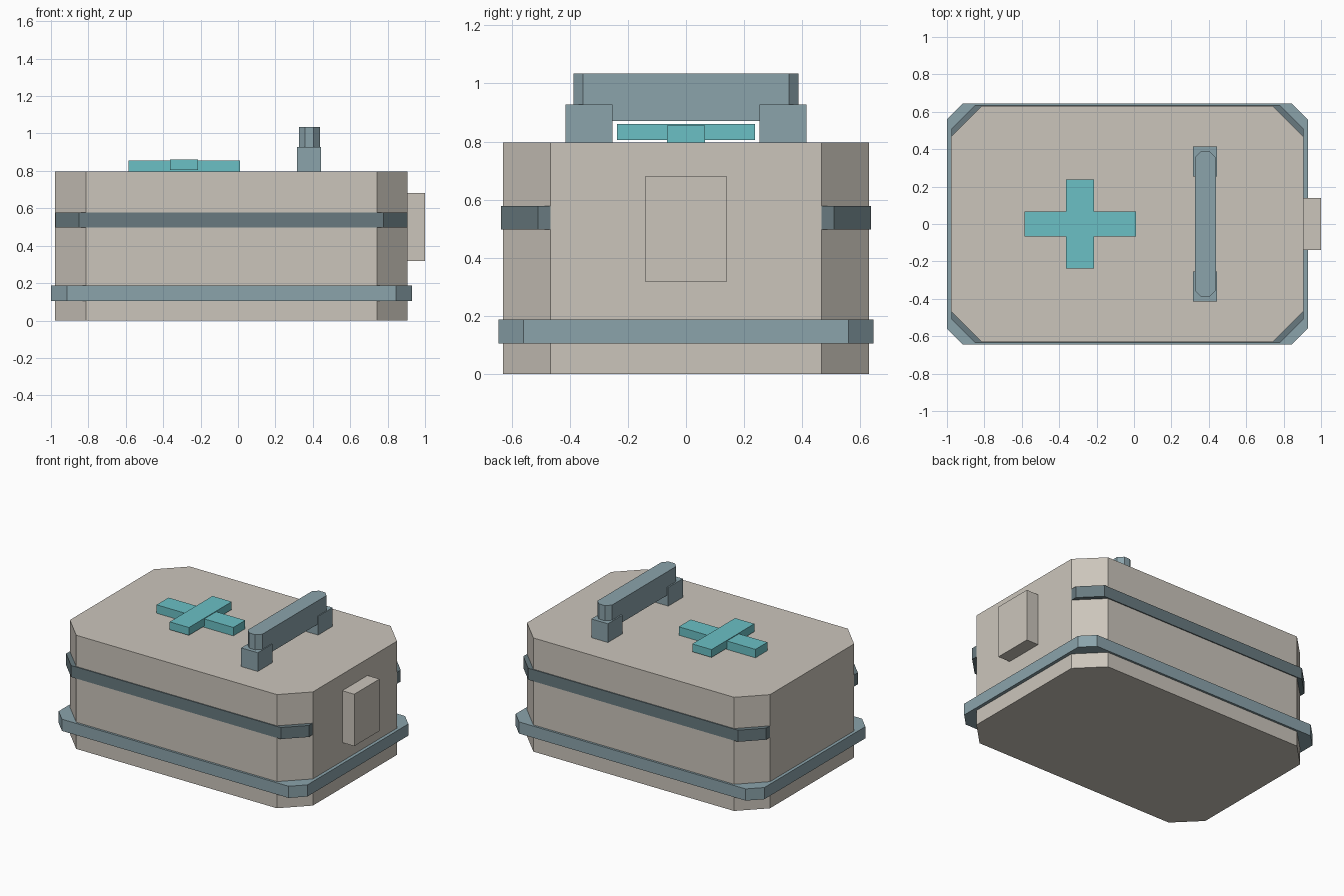
import bpy
import bmesh

if "Cube" in bpy.data.objects:
    bpy.data.objects.remove(bpy.data.objects["Cube"], do_unlink=True)


def material(name, rgb):
    mat = bpy.data.materials.new(name)
    mat.use_nodes = True
    mat.diffuse_color = (*rgb, 1)
    mat.node_tree.nodes["Principled BSDF"].inputs["Base Color"].default_value = (*rgb, 1)
    return mat


cream = material("warm_grey", (0.60, 0.56, 0.50))
steel = material("steel_blue", (0.26, 0.37, 0.41))
dark = material("dark_slate", (0.14, 0.195, 0.214))
teal = material("teal", (0.147, 0.53, 0.56))


def block(name, mat, x, y, z, cut=0):
    """Box between the given (min, max) ranges, with optional chamfered upright corners."""
    bm = bmesh.new()
    bmesh.ops.create_cube(bm, size=1)
    for v in bm.verts:
        for axis, (low, high) in enumerate((x, y, z)):
            v.co[axis] = high if v.co[axis] > 0 else low
    if cut:
        upright = [e for e in bm.edges if abs(e.verts[0].co.z - e.verts[1].co.z) > 0.001]
        bmesh.ops.bevel(bm, geom=upright, offset=cut, offset_type='OFFSET',
                        segments=1, affect='EDGES')
    bmesh.ops.recalc_face_normals(bm, faces=bm.faces)
    mesh = bpy.data.meshes.new(name)
    bm.to_mesh(mesh)
    bm.free()
    mesh.materials.append(mat)
    obj = bpy.data.objects.new(name, mesh)
    bpy.context.collection.objects.link(obj)
    return obj


# Case body and its two surrounding bands
block("case_body", cream, (-0.978, 0.907), (-0.63, 0.63), (0, 0.797), 0.164)
block("lower_band", steel, (-1.0, 0.93), (-0.645, 0.645), (0.105, 0.187), 0.086)
block("upper_band", dark, (-0.977, 0.906), (-0.637, 0.637), (0.497, 0.578), 0.128)

# Raised plate on the side
block("side_plate", cream, (0.90, 1.0), (-0.14, 0.14), (0.317, 0.681))

# Cross on the lid
block("cross_long_bar", teal, (-0.585, 0.01), (-0.066, 0.066), (0.79, 0.856))
block("cross_short_bar", teal, (-0.364, -0.215), (-0.237, 0.237), (0.806, 0.861))

# Carry handle: two posts and a chamfered grip
for side, label in ((-1, "front"), (1, "back")):
    block(f"{label}_handle_post", steel, (0.315, 0.444),
          sorted((side * 0.253, side * 0.415)), (0.79, 0.928))
block("handle_grip", steel, (0.325, 0.438), (-0.388, 0.388), (0.87, 1.034), 0.033)
